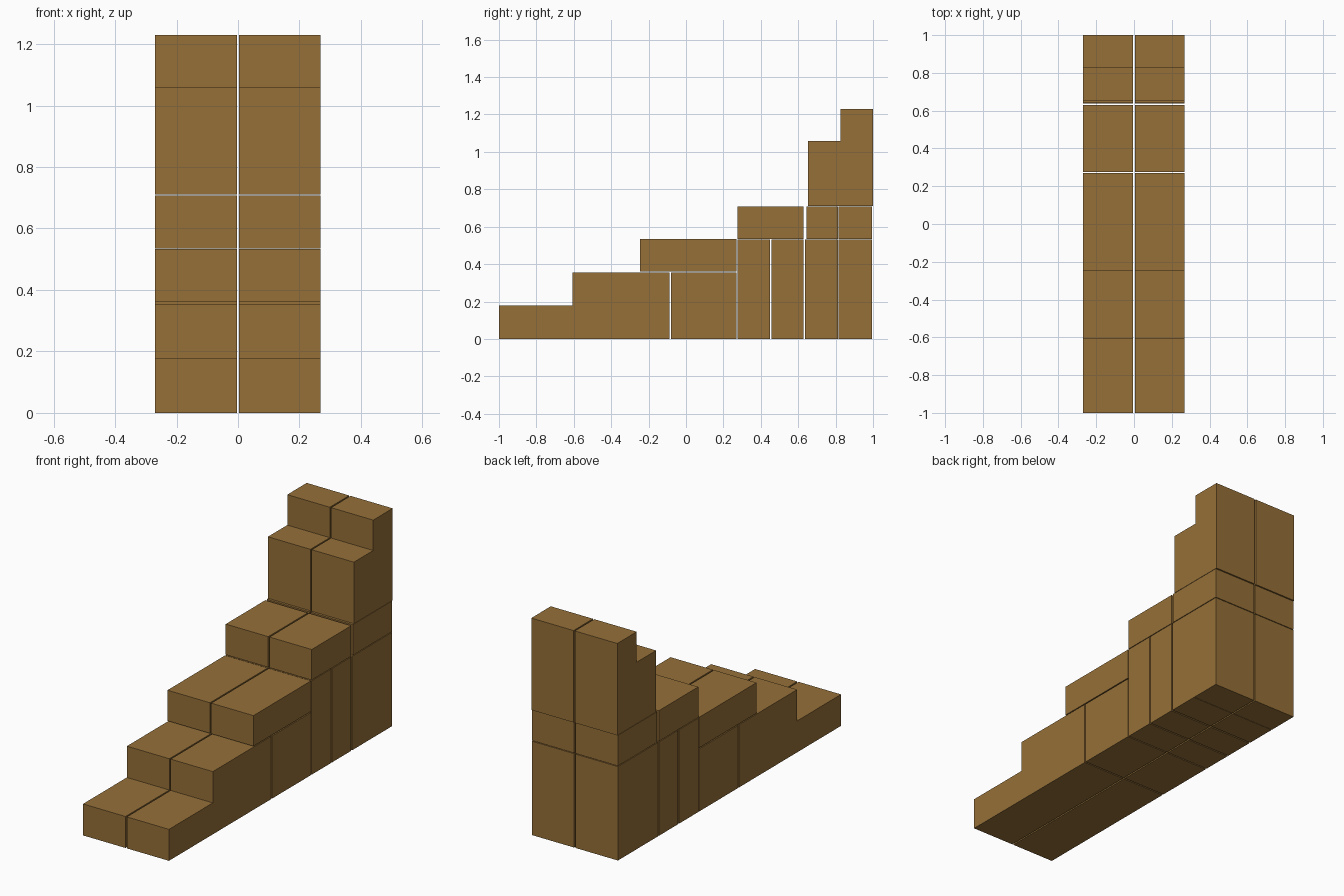
import bpy, bmesh

if "Cube" in bpy.data.objects:
    bpy.data.objects.remove(bpy.data.objects["Cube"])

wood = bpy.data.materials.new("warm_wood")
wood.diffuse_color = (0.30, 0.16, 0.04, 1)
wood.use_nodes = True
wood.node_tree.nodes["Principled BSDF"].inputs["Base Color"].default_value = wood.diffuse_color


def prism(name, profile, x0, x1):
    """Extrude a (y, z) side profile from x0 to x1."""
    bm = bmesh.new()
    face = bm.faces.new([bm.verts.new((x0, y, z)) for y, z in profile])
    ext = bmesh.ops.extrude_face_region(bm, geom=[face])
    moved = [v for v in ext["geom"] if isinstance(v, bmesh.types.BMVert)]
    bmesh.ops.translate(bm, verts=moved, vec=(x1 - x0, 0, 0))
    bmesh.ops.recalc_face_normals(bm, faces=bm.faces)
    mesh = bpy.data.meshes.new(name)
    bm.to_mesh(mesh)
    bm.free()
    mesh.materials.append(wood)
    bpy.context.collection.objects.link(bpy.data.objects.new(name, mesh))


def rect(y0, y1, z0, z1):
    return [(y0, z0), (y1, z0), (y1, z1), (y0, z1)]


# Side profiles of the stacked blocks, shared by both halves
parts = {
    # two lowest steps
    "lower_steps": [(-1, 0), (-0.087, 0), (-0.087, 0.355), (-0.608, 0.355),
                    (-0.608, 0.178), (-1, 0.178)],
    "support_block": rect(-0.08, 0.27, 0, 0.354),
    # third step
    "third_step": rect(-0.245, 0.27, 0.36, 0.533),
    # uprights below the fourth step and tower
    "upright_1": rect(0.276, 0.449, 0, 0.531),
    "upright_2": rect(0.456, 0.629, 0, 0.531),
    "upright_3": rect(0.637, 0.814, 0, 0.531),
    "upright_4": rect(0.816, 0.994, 0, 0.531),
    # fourth step
    "fourth_step_front": rect(0.276, 0.449, 0.535, 0.708),
    "fourth_step_rear": rect(0.456, 0.629, 0.535, 0.708),
    "tower_base_front": rect(0.643, 0.814, 0.535, 0.708),
    "tower_base_rear": rect(0.816, 0.994, 0.535, 0.708),
    # two highest steps
    "upper_steps": [(0.653, 0.71), (1, 0.71), (1, 1.23), (0.826, 1.23),
                    (0.826, 1.058), (0.653, 1.058)],
}

# Left and right halves with a narrow gap between them
for side, x0, x1 in (("left", -0.27, -0.004), ("right", 0.004, 0.268)):
    for name, profile in parts.items():
        # the fourth step is one continuous block across its top
        if name == "fourth_step_front":
            profile = rect(0.276, 0.629, 0.535, 0.708)
        elif name == "fourth_step_rear":
            continue
        prism(f"{name}_{side}", profile, x0, x1)
